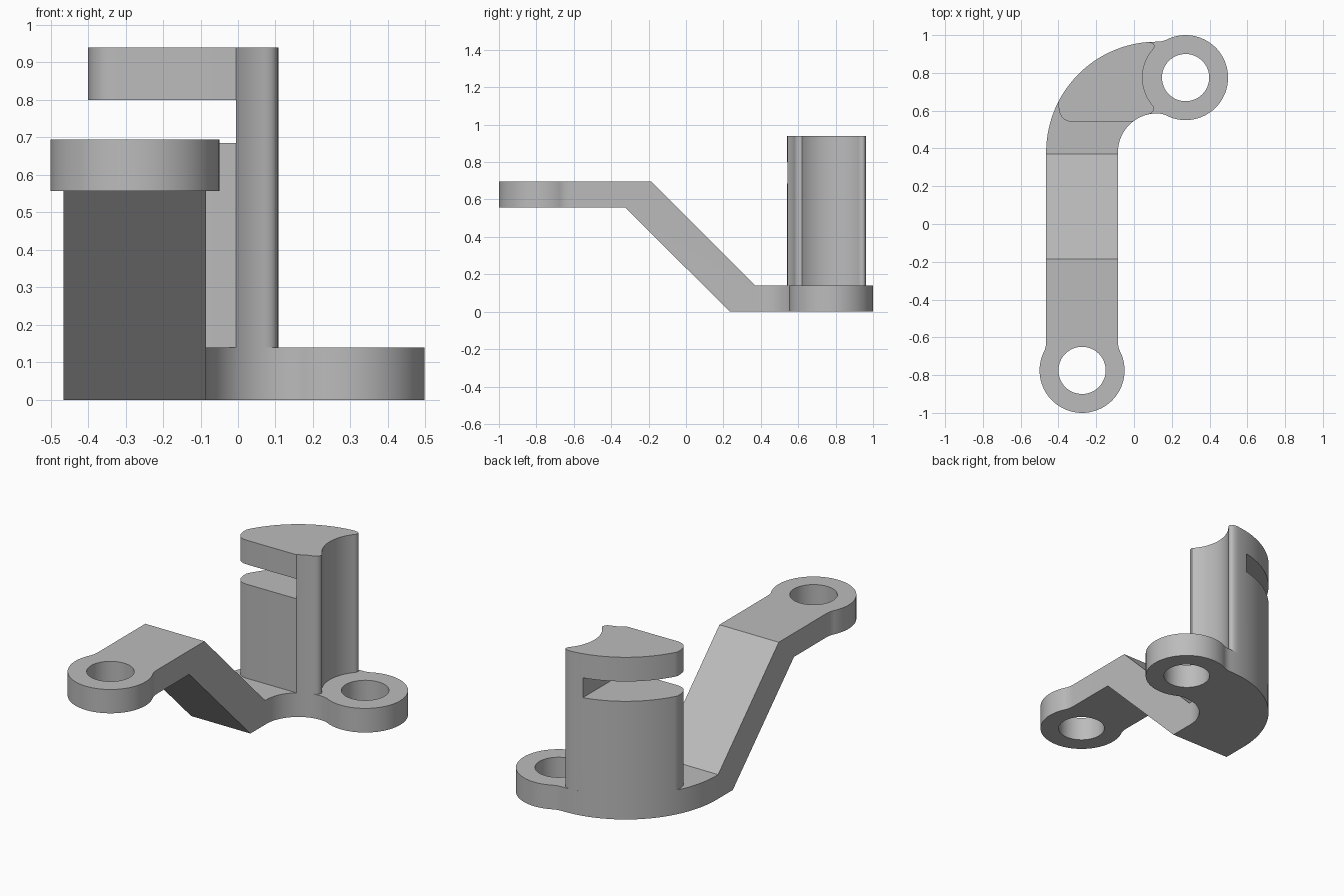
import bpy
import bmesh
from math import sin, cos, radians
from mathutils import Vector

cube = bpy.data.objects.get("Cube")
if cube:
    bpy.data.objects.remove(cube, do_unlink=True)

grey = bpy.data.materials.new("matte grey")
grey.use_nodes = True
colour = (0.5, 0.5, 0.5, 1)
grey.diffuse_color = colour
grey.node_tree.nodes["Principled BSDF"].inputs["Base Color"].default_value = colour


def arc(centre, radius, start, end, steps=32):
    angles = [radians(start + (end - start) * i / steps) for i in range(steps + 1)]
    return [(centre[0] + radius * cos(a), centre[1] + radius * sin(a)) for a in angles]


def soften(p, corner, q, steps=8):
    """Rounded corner points strictly between p and q."""
    p, c, q = Vector(p), Vector(corner), Vector(q)
    ts = [i / steps for i in range(1, steps)]
    return [tuple(p * (1 - t) ** 2 + c * 2 * t * (1 - t) + q * t * t) for t in ts]


def prism(name, outline, low, high, along_x=False):
    """Extrude a plan outline up z, or a side outline (y, z) along x."""
    bm = bmesh.new()
    place = (lambda a, b: (low, a, b)) if along_x else (lambda a, b: (a, b, low))
    face = bm.faces.new([bm.verts.new(place(a, b)) for a, b in outline])
    moved = bmesh.ops.extrude_face_region(bm, geom=[face])["geom"]
    shift = Vector((1, 0, 0) if along_x else (0, 0, 1)) * (high - low)
    bmesh.ops.translate(bm, vec=shift, verts=[v for v in moved if isinstance(v, bmesh.types.BMVert)])
    bmesh.ops.recalc_face_normals(bm, faces=bm.faces)
    mesh = bpy.data.meshes.new(name)
    bm.to_mesh(mesh)
    bm.free()
    obj = bpy.data.objects.new(name, mesh)
    bpy.context.collection.objects.link(obj)
    mesh.materials.append(grey)
    return obj


def select(obj):
    bpy.ops.object.select_all(action="DESELECT")
    obj.select_set(True)
    bpy.context.view_layer.objects.active = obj


def combine(obj, tool, operation):
    select(obj)
    mod = obj.modifiers.new(operation, "BOOLEAN")
    mod.object, mod.operation, mod.solver = tool, operation, "EXACT"
    bpy.ops.object.modifier_apply(modifier=mod.name)
    bpy.data.objects.remove(tool, do_unlink=True)


# Shared dimensions
upper_eye = (-0.275, -0.775)
lower_eye = (0.273, 0.775)
eye_radius, hole_radius = 0.225, 0.125
bend = (0.12, 0.38)
outer, inner = 0.585, 0.205
thick = 0.14

# Plan outline of the bracket arm: eye, inner bend, eye, outer bend
upper_ring = arc(upper_eye, eye_radius, 155, 385, 64)
lower_ring = arc(lower_eye, eye_radius, 245, 475, 64)
inner_bend = arc(bend, inner, 180, 90)
outer_bend = arc(bend, outer, 90, 180, 48)
left_end, right_end = (-0.465, -0.62), (-0.085, -0.62)
plan = (upper_ring
        + soften(upper_ring[-1], (-0.085, -0.655), right_end) + [right_end]
        + inner_bend
        + soften(inner_bend[-1], (0.153, 0.585), lower_ring[0]) + lower_ring
        + soften(lower_ring[-1], (0.153, 0.965), outer_bend[0]) + outer_bend
        + [left_end] + soften(left_end, (-0.465, -0.655), upper_ring[0]))
arm = prism("bracket_arm", plan, -0.1, 0.9)

# Stepped side profile trims the arm
side = [(-1.2, 0.557), (-0.325, 0.557), (0.235, 0), (1.2, 0),
        (1.2, thick), (0.37, thick), (-0.185, 0.695), (-1.2, 0.695)]
combine(arm, prism("side_profile", side, -1, 1, along_x=True), "INTERSECT")

# Holes through both eyes
for eye in (upper_eye, lower_eye):
    hole = arc(eye, hole_radius, 0, 360, 64)[:-1]
    combine(arm, prism("hole_cutter", hole, -0.3, 1.2), "DIFFERENCE")

# Post standing on the bend, hollowed beside the lower eye
front = arc(bend, inner, 127.6, 104, 12)
hollow = arc(lower_eye, 0.228, 222.5, 137.5)
back = arc(bend, outer, 95, 152.7)
flat_start = (-0.32, 0.54)
post_plan = ([flat_start] + front
             + soften(front[-1], (0.11, 0.588), hollow[0]) + hollow
             + soften(hollow[-1], (0.12, 0.963), back[0]) + back
             + soften(back[-1], (-0.405, 0.54), flat_start))
post = prism("slotted_post", post_plan, thick, 0.94)

# Slot across the post, closed at its inner end
slot = [(-1, 0), (-0.005, 0), (-0.005, 1.5), (-1, 1.5)]
combine(post, prism("slot_cutter", slot, 0.685, 0.80), "DIFFERENCE")

for obj in (arm, post):
    select(obj)
    bpy.ops.object.shade_smooth_by_angle(angle=radians(30))
